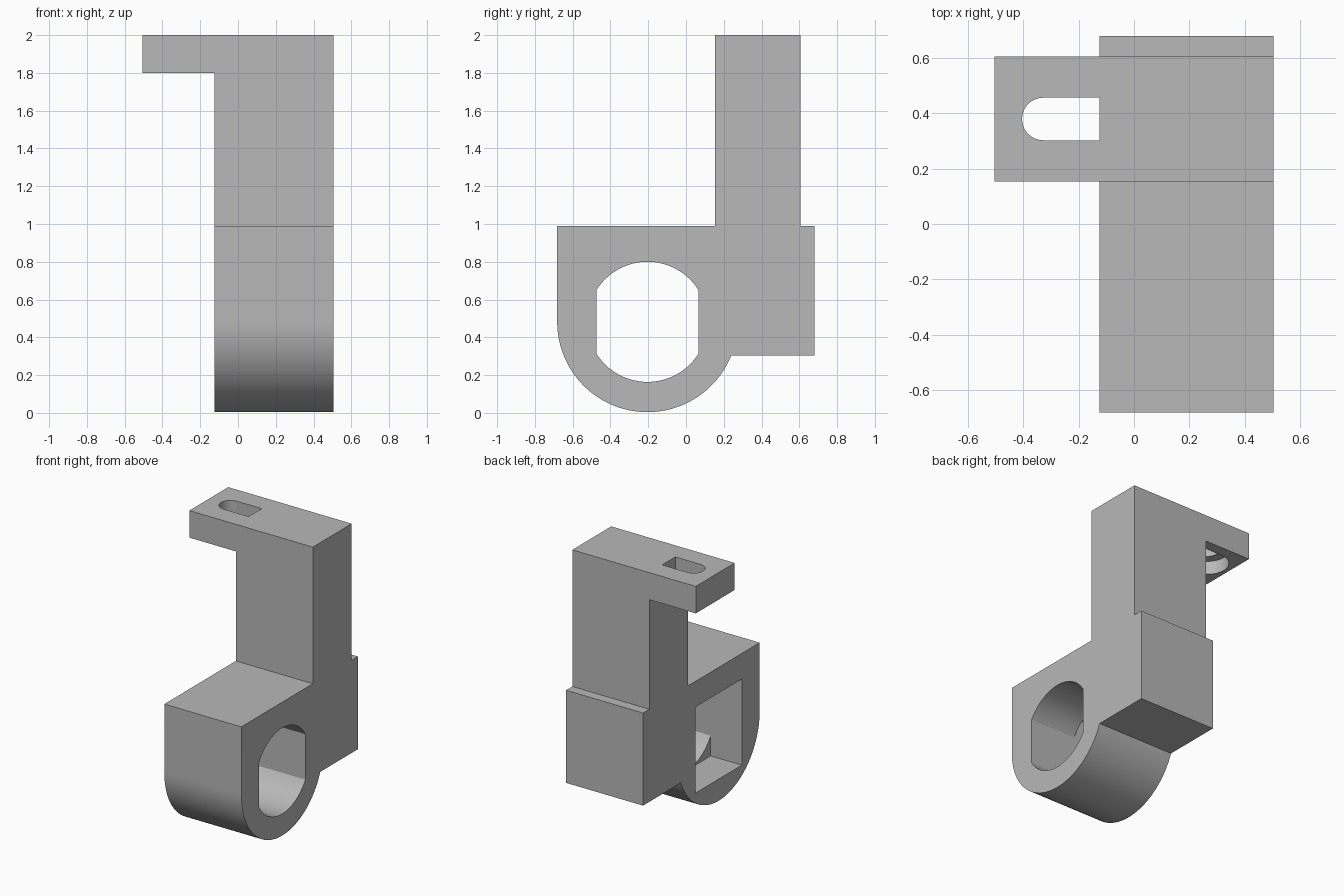
import bpy, bmesh, math
from mathutils import Vector

cube = bpy.data.objects.get("Cube")
if cube:
    bpy.data.objects.remove(cube, do_unlink=True)

grey = bpy.data.materials.new("plain grey")
grey.use_nodes = True
colour = (0.48, 0.48, 0.48, 1)
grey.diffuse_color = colour
grey.node_tree.nodes["Principled BSDF"].inputs["Base Color"].default_value = colour


def arc(cx, cy, r, start, end, steps):
    """Points on a circle, angles in degrees."""
    angles = [math.radians(start + (end - start) * i / steps) for i in range(steps + 1)]
    return [(cx + r * math.cos(a), cy + r * math.sin(a)) for a in angles]


def prism(name, profile, axis, low, high):
    """Extrude a flat profile along the given axis."""
    place = {"x": lambda u, v: (low, u, v),
             "y": lambda u, v: (u, low, v),
             "z": lambda u, v: (u, v, low)}[axis]
    step = Vector([high - low if a == axis else 0 for a in "xyz"])
    bm = bmesh.new()
    face = bm.faces.new([bm.verts.new(place(u, v)) for u, v in profile])
    new = bmesh.ops.extrude_face_region(bm, geom=[face])["geom"]
    bmesh.ops.translate(bm, vec=step, verts=[g for g in new if isinstance(g, bmesh.types.BMVert)])
    bmesh.ops.recalc_face_normals(bm, faces=bm.faces)
    mesh = bpy.data.meshes.new(name)
    bm.to_mesh(mesh)
    bm.free()
    mesh.materials.append(grey)
    obj = bpy.data.objects.new(name, mesh)
    bpy.context.collection.objects.link(obj)
    return obj


def combine(target, tool, operation):
    """Apply a boolean and remove the tool object."""
    mod = target.modifiers.new(operation, "BOOLEAN")
    mod.operation, mod.solver, mod.object = operation, "EXACT", tool
    bpy.context.view_layer.update()
    graph = bpy.context.evaluated_depsgraph_get()
    mesh = bpy.data.meshes.new_from_object(target.evaluated_get(graph))
    target.modifiers.clear()
    target.data = mesh
    bpy.data.objects.remove(tool, do_unlink=True)


left, right = -0.125, 0.505          # width of the body
cy, cz, outer, bore = -0.204, 0.482, 0.478, 0.318
flat = 0.27                          # half width between the bore flats

# Lower clamp body with its round underside
meet = math.degrees(math.asin((0.305 - cz) / outer))
body_profile = arc(cy, cz, outer, -180, meet, 64) + [
    (0.68, 0.305), (0.68, 0.99), (cy - outer, 0.99)]
bracket = prism("bracket_body", body_profile, "x", left, right)

# Upright post with the overhanging arm
post_profile = [(left, 0.7), (right, 0.7), (right, 2), (-0.505, 2), (-0.505, 1.8), (left, 1.8)]
combine(bracket, prism("post_and_arm", post_profile, "y", 0.153, 0.607), "UNION")

# Bore with two flats, and a square pocket on one side
a = math.degrees(math.acos(flat / bore))
bore_profile = arc(cy, cz, bore, a, 180 - a, 32) + arc(cy, cz, bore, 180 + a, 360 - a, 32)
combine(bracket, prism("bore_cutter", bore_profile, "x", 0, 0.7), "DIFFERENCE")
pocket = [(cy + s * flat, cz + t * bore) for s, t in ((-1, -1), (1, -1), (1, 1), (-1, 1))]
combine(bracket, prism("pocket_cutter", pocket, "x", -0.3, 0.13), "DIFFERENCE")

# Slot through the arm, wider from below
for name, radius, low, high in (("slot_cutter", 0.077, 1.75, 2.1),
                                ("recess_cutter", 0.145, 1.75, 1.9)):
    slot = [(left, 0.38 + radius)] + arc(-0.328, 0.38, radius, 90, 270, 32) + [(left, 0.38 - radius)]
    combine(bracket, prism(name, slot, "z", low, high), "DIFFERENCE")

# Smooth the round faces and keep the edges sharp
bpy.ops.object.select_all(action="DESELECT")
bracket.select_set(True)
bpy.context.view_layer.objects.active = bracket
bpy.ops.object.shade_smooth_by_angle(angle=math.radians(25))
